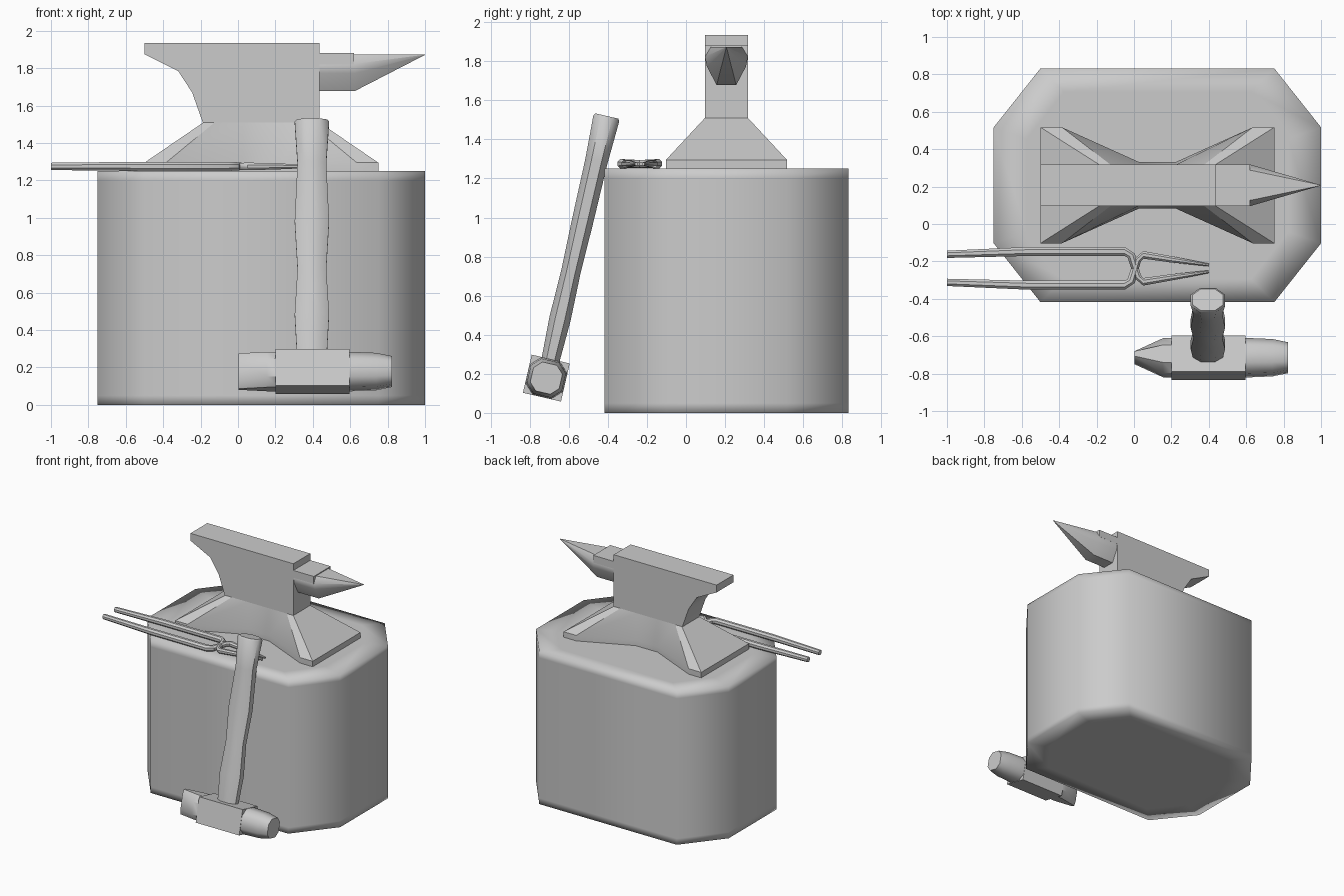
import bpy, bmesh, math
from mathutils import Vector, Matrix

if "Cube" in bpy.data.objects:
    bpy.data.objects.remove(bpy.data.objects["Cube"])


def loft(name, rings, angle=40, matrix=None):
    """Skin a list of equal-length point rings and cap both ends."""
    bm = bmesh.new()
    vs = [[bm.verts.new(p) for p in r] for r in rings]
    n = len(rings[0])
    for a, b in zip(vs, vs[1:]):
        for i in range(n):
            j = (i + 1) % n
            bm.faces.new((a[i], a[j], b[j], b[i]))
    bm.faces.new(vs[0][::-1])
    bm.faces.new(vs[-1])
    bmesh.ops.remove_doubles(bm, verts=bm.verts, dist=1e-5)
    bmesh.ops.recalc_face_normals(bm, faces=bm.faces)
    if matrix:
        bm.transform(matrix)
    me = bpy.data.meshes.new(name)
    bm.to_mesh(me)
    bm.free()
    ob = bpy.data.objects.new(name, me)
    bpy.context.collection.objects.link(ob)
    bpy.ops.object.select_all(action='DESELECT')
    ob.select_set(True)
    bpy.context.view_layer.objects.active = ob
    bpy.ops.object.shade_smooth_by_angle(angle=math.radians(angle))
    return ob


CX, CY = 0.125, 0.207


def mirrored(quarter, z, s=1.0):
    """Outline from one quadrant, mirrored in both axes about the centre."""
    q = quarter
    r = q[::-1]
    pts = (q + [(-x, y) for x, y in r] + [(-x, -y) for x, y in q]
           + [(x, -y) for x, y in r])
    return [(CX + x * s, CY + y * s, z) for x, y in pts]


# stump
oct_q = [(0.875, 0.31), (0.625, 0.625)]
loft("stump", [mirrored(oct_q, z, s) for z, s in
               ((0, 0.8), (0, 1), (0.05, 1), (1.2, 1), (1.25, 1), (1.25, 0.8))], 180)

# anvil foot
foot = [(0.625, 0.31), (0.51, 0.31), (0.1, 0.125)]
waist = [(0.31, 0.11), (0.25, 0.11), (0.1, 0.11)]
loft("anvil_foot", [mirrored(foot, 1.25), mirrored(foot, 1.295),
                    mirrored(waist, 1.51)], 30)

# anvil body with heel
prof = [(-0.185, 1.5), (-0.245, 1.67), (-0.32, 1.785), (-0.5, 1.875),
        (-0.5, 1.935), (0.435, 1.935), (0.435, 1.5)]
loft("anvil_body", [[(x, CY + s * 0.11, z) for x, z in prof] for s in (-1, 1)], 35)

# anvil step
loft("anvil_step", [[(x, CY + y, z) for y, z in
                     ((-0.11, 1.82), (0.11, 1.82), (0.11, 1.88), (-0.11, 1.88))]
                    for x in (0.42, 0.62)])

# anvil horn
sec = [(-0.08, 0), (-0.11, -0.05), (-0.1, -0.1), (-0.05, -0.195),
       (0.05, -0.195), (0.1, -0.1), (0.11, -0.05), (0.08, 0)]
loft("anvil_horn", [[(x, CY + y * s, 1.873 + z * s) for y, z in sec]
                    for x, s in ((0.42, 1), (0.625, 1), (1.0, 0.01))], 50)


def rod(name, path, sides=8):
    """Sweep a round section along a flat path of (x, y, radius)."""
    p = [Vector((x, y, 1.275)) for x, y, _ in path]
    rings = []
    for i, (_, _, r) in enumerate(path):
        t = (p[min(i + 1, len(p) - 1)] - p[max(i - 1, 0)]).normalized()
        side = Vector((-t.y, t.x, 0))
        rings.append([p[i] + r * (side * math.cos(a) + Vector((0, 0, math.sin(a))))
                      for a in [2 * math.pi * (k + 0.5) / sides for k in range(sides)]])
    return loft(name, rings, 40)


# tongs: two crossing arms mirrored about their centre line
arm = [(-1.0, 0.075, 0.021), (-0.57, 0.09, 0.026), (-0.05, 0.09, 0.026),
       (-0.015, 0.068, 0.024), (0.02, -0.045, 0.02), (0.05, -0.072, 0.022),
       (0.2, -0.048, 0.018), (0.4, -0.018, 0.008)]
for nm, s in (("tong_arm_back", 1), ("tong_arm_front", -1)):
    rod(nm, [(x, -0.237 + s * y, r) for x, y, r in arm])

# hammer leans against the stump
lean = Matrix.Translation((0, -0.715, 0.178)) @ Matrix.Rotation(-math.radians(13), 4, 'X')


def octagon(x, hy, hz, c=0.5):
    cy, cz = hy * c, hz * c
    return [(x, hy, cz), (x, cy, hz), (x, -cy, hz), (x, -hy, cz),
            (x, -hy, -cz), (x, -cy, -hz), (x, cy, -hz), (x, hy, -cz)]


# hammer head: block, wedge peen and round face
h = 0.1
loft("hammer_block", [[(x, -h, -h), (x, h, -h), (x, h, h), (x, -h, h)]
                      for x in (0.2, 0.595)], matrix=lean)
loft("hammer_peen", [octagon(0.002, 0.022, 0.097, 0.6), octagon(0.155, 0.096, 0.097),
                     octagon(0.21, 0.096, 0.097)], matrix=lean)
loft("hammer_face", [octagon(0.58, 0.098, 0.098), octagon(0.74, 0.092, 0.092),
                     octagon(0.824, 0.076, 0.076)], 50, matrix=lean)

# hammer handle
stations = [(0.05, 0.078, 0.045), (0.31, 0.092, 0.055), (0.56, 0.077, 0.05),
            (0.82, 0.092, 0.055), (1.14, 0.077, 0.058), (1.365, 0.092, 0.068),
            (1.377, 0.082, 0.06)]
loft("hammer_handle", [[(0.395 + y, x, z) for z, x, y in octagon(d, b, a, 0.45)]
                       for d, a, b in stations], 50, matrix=lean)
